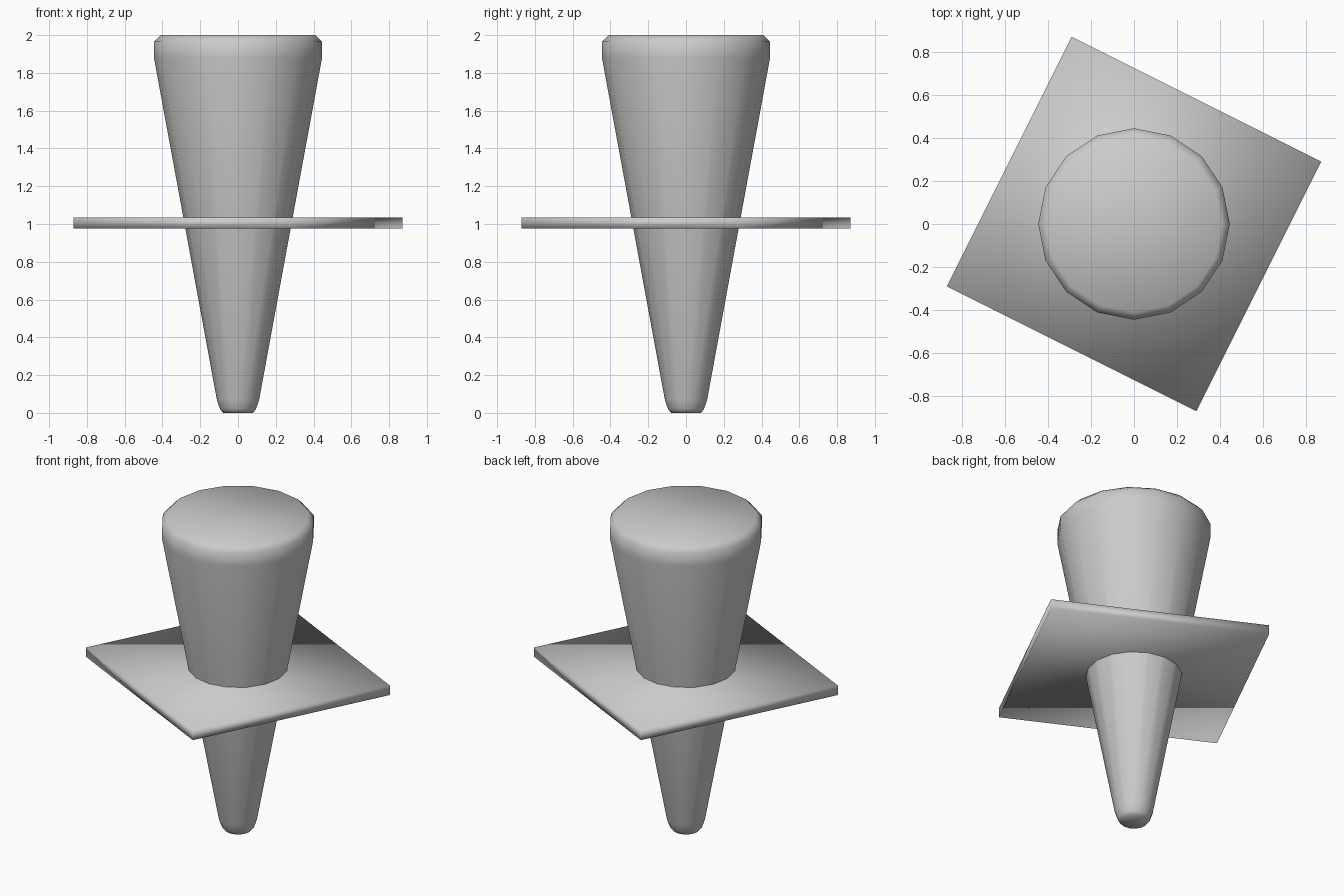
import bpy, bmesh
from math import sin, cos, tau, atan2

default = bpy.data.objects.get("Cube")
if default:
    bpy.data.objects.remove(default, do_unlink=True)

# Single grey material
grey = bpy.data.materials.new("plain_grey")
grey.use_nodes = True
colour = (0.6, 0.6, 0.6, 1)
grey.diffuse_color = colour
grey.node_tree.nodes["Principled BSDF"].inputs["Base Color"].default_value = colour


def add_prism(name, rings, sides, turn=0.0):
    """Stack of regular polygon rings (radius, height), capped and smooth."""
    bm = bmesh.new()
    loops = [[bm.verts.new((r * cos(turn + tau * i / sides),
                            r * sin(turn + tau * i / sides), z))
              for i in range(sides)] for r, z in rings]
    for low, high in zip(loops, loops[1:]):
        for i in range(sides):
            j = (i + 1) % sides
            bm.faces.new((low[i], low[j], high[j], high[i]))
    bm.faces.new(loops[0][::-1])
    bm.faces.new(loops[-1])
    for face in bm.faces:
        face.smooth = True
    mesh = bpy.data.meshes.new(name)
    bm.to_mesh(mesh)
    bm.free()
    mesh.materials.append(grey)
    obj = bpy.data.objects.new(name, mesh)
    bpy.context.collection.objects.link(obj)
    return obj


# Tapered peg with softened ends
add_prism("tapered_peg", [(0.08, 0), (0.095, 0.02), (0.112, 0.07),
                          (0.445, 1.88), (0.445, 1.965), (0.41, 2)], 16)

# Thin square plate around the middle, turned on its axis
add_prism("square_plate", [(0.917, 0.975), (0.917, 1.035)], 4, atan2(0.29, 0.87))
